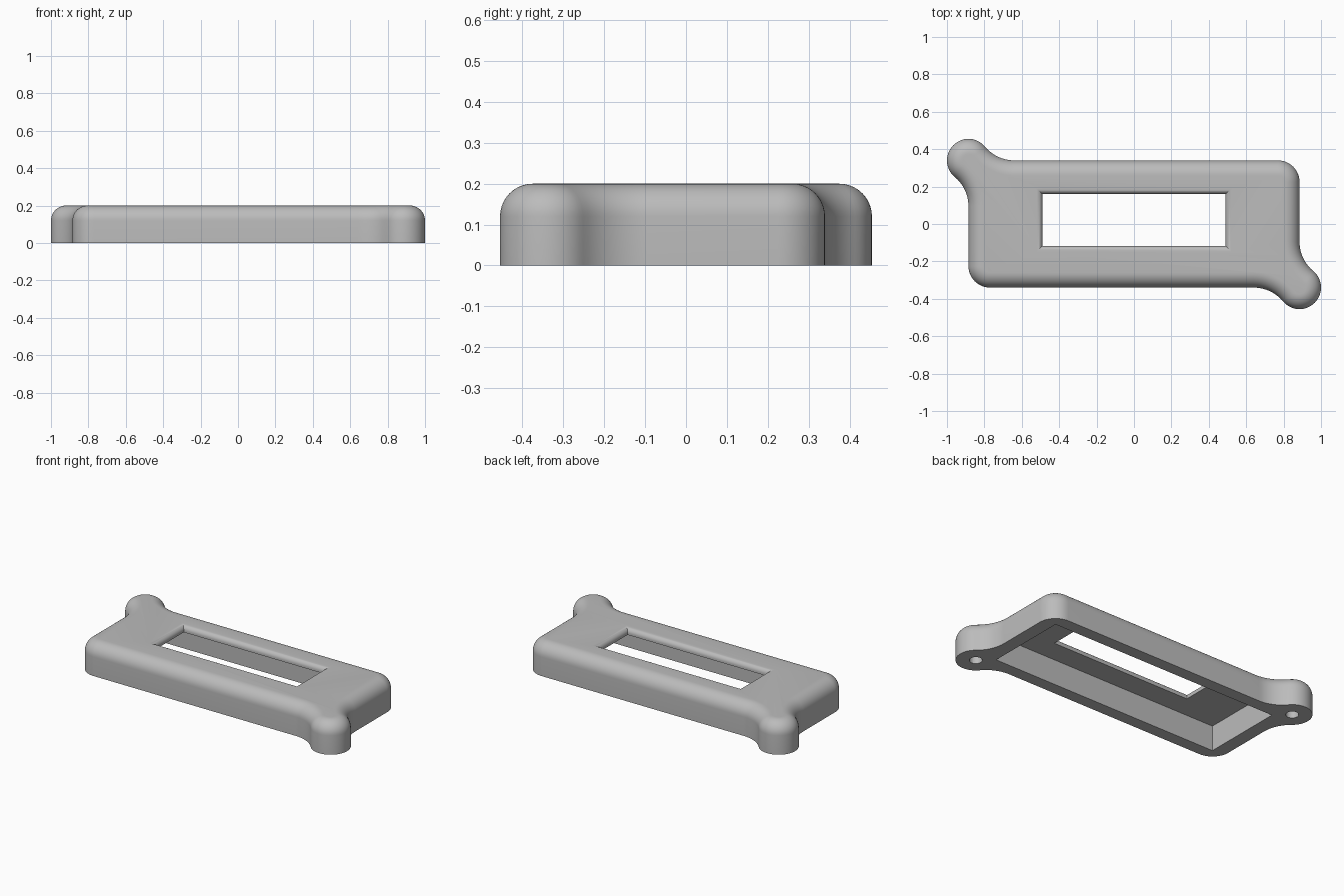
import bpy, bmesh
from math import sin, cos, pi, atan2, radians

if "Cube" in bpy.data.objects:
    bpy.data.objects.remove(bpy.data.objects["Cube"], do_unlink=True)

HALF_X, HALF_Y, HEIGHT = 0.885, 0.34, 0.2
LOBE = 0.115                      # lobe and corner radius
EDGE = 0.08                       # rounding of the top edge
REACH = 0.245                     # lobe centre to start of the blend
BLEND = (REACH ** 2 - LOBE ** 2) / (2 * LOBE)
TILT = atan2(BLEND, REACH)

grey = bpy.data.materials.new("Light grey plastic")
grey.use_nodes = True
colour = (0.5, 0.5, 0.5, 1)
grey.diffuse_color = colour
grey.node_tree.nodes["Principled BSDF"].inputs["Base Color"].default_value = colour


def arc(cx, cy, r, start, end, steps):
    angles = [start + (end - start) * i / steps for i in range(steps + 1)]
    return [(cx + r * cos(a), cy + r * sin(a)) for a in angles]


def outline(inset):
    """Half the contour by tangent arcs, the other half by a half turn."""
    r, b = LOBE - inset, BLEND + inset
    half = arc(HALF_X - LOBE, HALF_Y - LOBE, r, 0, pi / 2, 12)
    half += arc(REACH - HALF_X, HALF_Y + BLEND, b, 1.5 * pi, pi + TILT, 10)
    half += arc(-HALF_X, HALF_Y, r, TILT, 1.5 * pi - TILT, 28)[1:]
    half += arc(-HALF_X - BLEND, HALF_Y - REACH, b, pi / 2 - TILT, 0, 10)[1:]
    return half + [(-x, -y) for x, y in half]


def rectangle(x, y, cy=0.0):
    return [(-x, cy - y), (x, cy - y), (x, cy + y), (-x, cy + y)]


def loft(name, layers):
    """Closed solid through stacked contours, given as (points, z)."""
    bm = bmesh.new()
    rings = [[bm.verts.new((x, y, z)) for x, y in pts] for pts, z in layers]
    for low, high in zip(rings, rings[1:]):
        n = len(low)
        for i in range(n):
            j = (i + 1) % n
            bm.faces.new((low[i], low[j], high[j], high[i]))
    bm.faces.new(rings[0][::-1])
    bm.faces.new(rings[-1])
    mesh = bpy.data.meshes.new(name)
    bm.to_mesh(mesh)
    bm.free()
    mesh.materials.append(grey)
    obj = bpy.data.objects.new(name, mesh)
    bpy.context.collection.objects.link(obj)
    return obj


def rounding(r, steps):
    """Inset and height pairs of a quarter-round ending at the top face."""
    for i in range(steps + 1):
        a = pi / 2 * i / steps
        yield r * (1 - cos(a)), HEIGHT - r + r * sin(a)


# Cover body with two fixing lobes and a rounded top edge
cover = loft("cover", [(outline(0), 0)] + [(outline(t), z) for t, z in rounding(EDGE, 10)])

# Cavity under the cover
cutters = [loft("cavity_cutter", [(rectangle(0.8, 0.262), -0.1), (rectangle(0.8, 0.262), 0.16)])]

# Window with a softened upper edge
window = [(0.0, 0.1)] + list(rounding(0.03, 8)) + [(0.03, 0.3)]
cutters.append(loft("window_cutter", [(rectangle(0.49 + t, 0.139 + t, 0.021), z) for t, z in window]))

# Blind screw holes in the lobes
for side in (-1, 1):
    ring = arc(side * HALF_X, -side * HALF_Y, 0.037, 0, 2 * pi, 24)[:-1]
    cutters.append(loft("screw_hole_cutter", [(ring, -0.1), (ring, 0.13)]))

bpy.ops.object.select_all(action="DESELECT")
bpy.context.view_layer.objects.active = cover
cover.select_set(True)
for cutter in cutters:
    cutter.hide_render = True
    cut = cover.modifiers.new(cutter.name, "BOOLEAN")
    cut.operation, cut.solver, cut.object = "DIFFERENCE", "EXACT", cutter
    bpy.ops.object.modifier_apply(modifier=cut.name)
    bpy.data.objects.remove(cutter, do_unlink=True)

bpy.ops.object.shade_smooth_by_angle(angle=radians(30))
